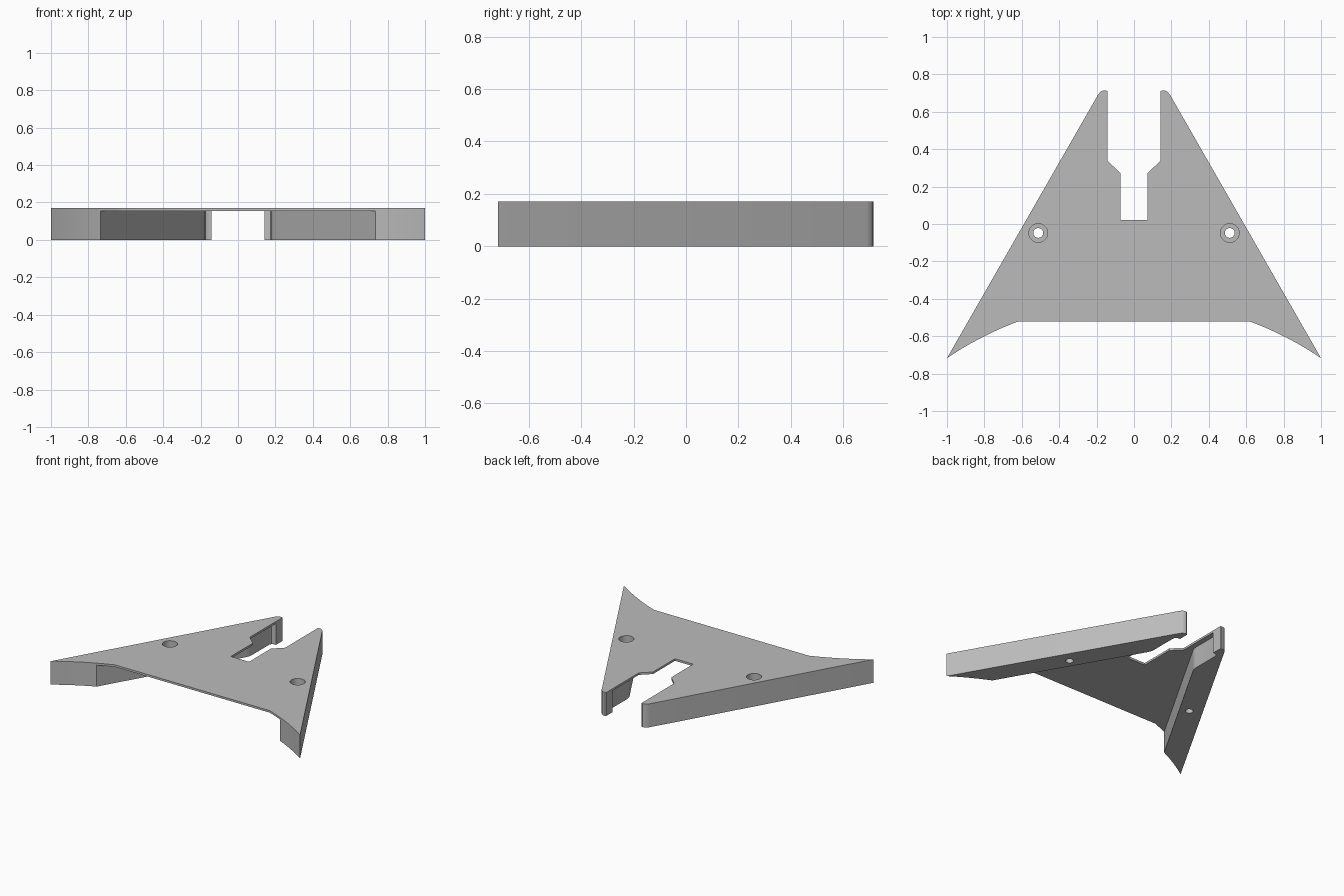
import bpy
import bmesh
import math

HEIGHT = 0.17
PLATE_UNDERSIDE = 0.155

if "Cube" in bpy.data.objects:
    bpy.data.objects.remove(bpy.data.objects["Cube"], do_unlink=True)

grey = bpy.data.materials.new("plain grey")
grey.use_nodes = True
colour = (0.5, 0.5, 0.5, 1)
grey.diffuse_color = colour
grey.node_tree.nodes["Principled BSDF"].inputs["Base Color"].default_value = colour


def prism(name, outline, bottom, top):
    """Extrude a closed outline between two heights."""
    bm = bmesh.new()
    face = bm.faces.new([bm.verts.new((x, y, bottom)) for x, y in outline])
    moved = bmesh.ops.extrude_face_region(bm, geom=[face])["geom"]
    verts = [v for v in moved if isinstance(v, bmesh.types.BMVert)]
    bmesh.ops.translate(bm, vec=(0, 0, top - bottom), verts=verts)
    bmesh.ops.recalc_face_normals(bm, faces=bm.faces)
    mesh = bpy.data.meshes.new(name)
    bm.to_mesh(mesh)
    bm.free()
    mesh.materials.append(grey)
    obj = bpy.data.objects.new(name, mesh)
    bpy.context.collection.objects.link(obj)
    return obj


def mirrored(half):
    """Close a left half outline with its mirror image."""
    return half + [(-x, y) for x, y in reversed(half)]


def circle(x, y, radius, sides=32):
    steps = [2 * math.pi * i / sides for i in range(sides)]
    return [(x + radius * math.cos(a), y + radius * math.sin(a)) for a in steps]


def cut(body, cutter):
    mod = body.modifiers.new(cutter.name, 'BOOLEAN')
    mod.operation = 'DIFFERENCE'
    mod.solver = 'EXACT'
    mod.object = cutter
    bpy.context.view_layer.objects.active = body
    bpy.ops.object.modifier_apply(modifier=mod.name)
    bpy.data.objects.remove(cutter, do_unlink=True)


# Winged body: stepped slot, rounded tip, straight side, curved front corner
slot = [(0.073, 0.022), (0.073, 0.273), (0.142, 0.338), (0.142, 0.71)]
tip = [(0.15, 0.715), (0.165, 0.714), (0.18, 0.706), (0.193, 0.69)]
arc_radius, arc_y = 1.78, -2.19
arc = []
for i in range(13):
    x = 1 - 0.38 * i / 12
    arc.append((x, arc_y + math.sqrt(arc_radius ** 2 - x ** 2)))
body = prism("winged_bracket", mirrored(slot + tip + arc), 0, HEIGHT)

# Underside pocket leaves a thin top plate, two side walls and tip posts
pocket = [(0.926, -0.9), (0.735, -0.569), (0.195, 0.367), (0.184, 0.39),
          (0.18, 0.415), (0.18, 0.615), (0.174, 0.63), (0.16, 0.637), (0.12, 0.637)]
cut(body, prism("pocket_cutter", mirrored(pocket), -0.1, PLATE_UNDERSIDE))

# Counterbored screw holes
for side in (-1, 1):
    x, y = side * 0.512, -0.048
    cut(body, prism("screw_hole_cutter", circle(x, y, 0.026), -0.1, 0.3))
    cut(body, prism("counterbore_cutter", circle(x, y, 0.05), 0.08, 0.3))

bpy.ops.object.select_all(action='DESELECT')
body.select_set(True)
bpy.context.view_layer.objects.active = body
bpy.ops.object.shade_smooth_by_angle(angle=math.radians(30))
